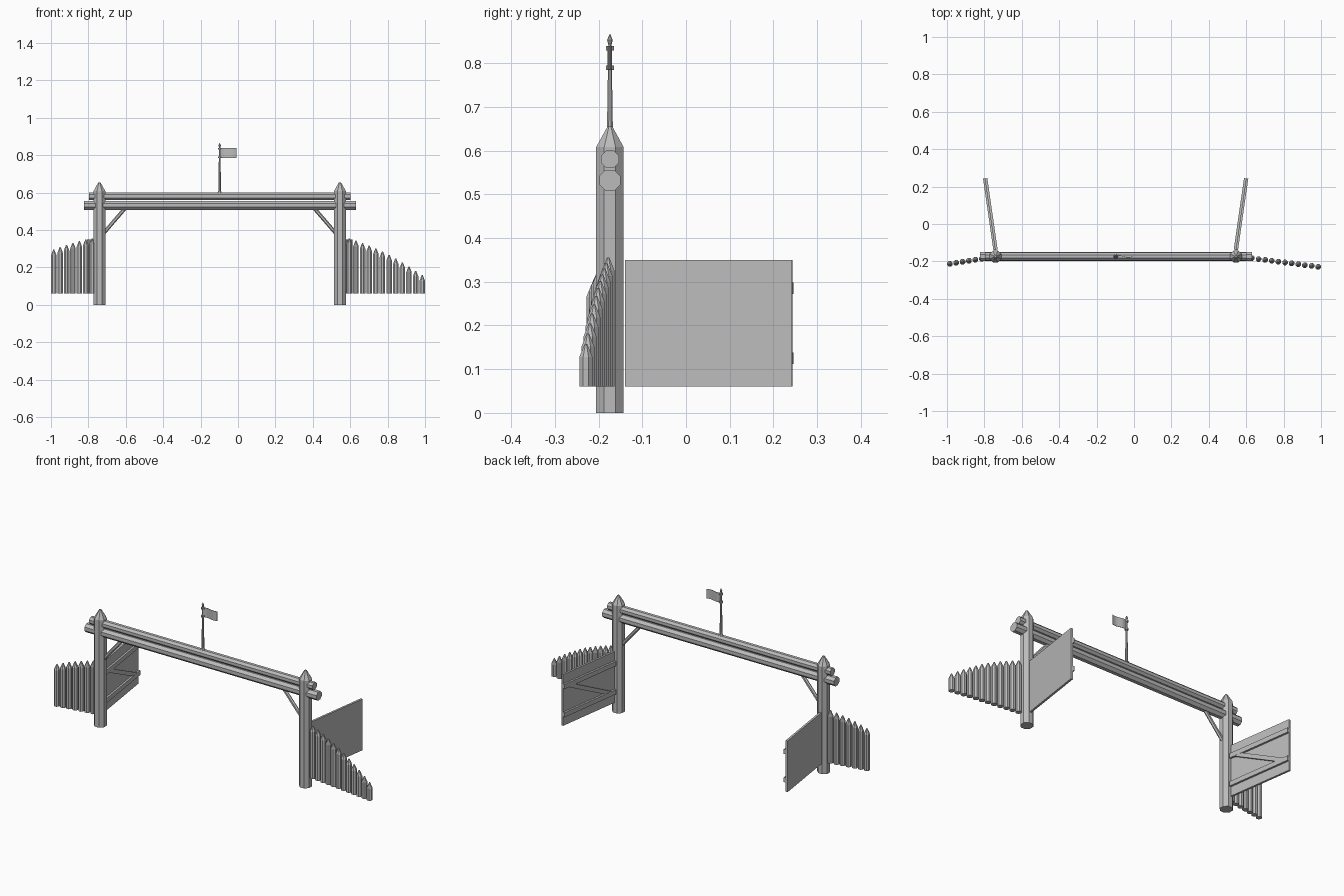
import bpy, bmesh, math
from mathutils import Vector

if "Cube" in bpy.data.objects:
    bpy.data.objects.remove(bpy.data.objects["Cube"])

wood = bpy.data.materials.new("weathered_grey")
wood.use_nodes = True
GREY = (0.5, 0.5, 0.5, 1)
wood.diffuse_color = GREY
wood.node_tree.nodes["Principled BSDF"].inputs["Base Color"].default_value = GREY

CENTRE, LINE = -0.098, -0.174      # middle of the gateway, depth of the gateway
HALF = 0.643                       # half the distance between posts


def finish(name, bm):
    bmesh.ops.recalc_face_normals(bm, faces=bm.faces)
    mesh = bpy.data.meshes.new(name)
    bm.to_mesh(mesh)
    bm.free()
    mesh.materials.append(wood)
    obj = bpy.data.objects.new(name, mesh)
    bpy.context.collection.objects.link(obj)
    return obj


def lathe(name, profile, place, sides=8):
    """Faceted upright solid from (radius, height) pairs."""
    bm = bmesh.new()
    rings = []
    for r, z in profile:
        angles = [math.tau * (i + 0.5) / sides for i in range(sides)]
        rings.append([bm.verts.new((r * math.cos(a), r * math.sin(a), z)) for a in angles])
    for low, high in zip(rings, rings[1:]):
        for i in range(sides):
            j = (i + 1) % sides
            bm.faces.new((low[i], low[j], high[j], high[i]))
    bm.faces.new(rings[0])
    bm.faces.new(rings[-1])
    obj = finish(name, bm)
    obj.location = place
    return obj


def log(name, start, end, radius, sides=8):
    """Straight round timber between two points."""
    start, end = Vector(start), Vector(end)
    axis = end - start
    obj = lathe(name, [(radius, 0), (radius, axis.length)], start, sides)
    obj.rotation_euler = axis.to_track_quat("Z", "Y").to_euler()
    return obj


def board(name, start, end, thick, height, parent=None):
    """Box running from start to end, thick across and high in its own plane."""
    start, end = Vector(start), Vector(end)
    axis = end - start
    bm = bmesh.new()
    bmesh.ops.create_cube(bm, size=1)
    for v in bm.verts:
        v.co = Vector((v.co.x * axis.length, v.co.y * thick, v.co.z * height))
    obj = finish(name, bm)
    obj.location = (start + end) / 2
    yaw = math.atan2(axis.y, axis.x)
    pitch = -math.atan2(axis.z, math.hypot(axis.x, axis.y))
    obj.rotation_euler = (0, pitch, yaw)
    return obj


# Posts, braces and gate leaves on both sides
for side, word in ((-1, "right"), (1, "left")):
    x = CENTRE + side * HALF
    lathe(word + "_post", [(0.034, 0), (0.034, 0.608), (0.006, 0.655)], (x, LINE, 0))
    log(word + "_brace", (x - side * 0.02, LINE, 0.38),
        (x - side * 0.145, LINE, 0.525), 0.01, 6)

    hinge = Vector((x + side * 0.005, -0.139, 0))
    tip = Vector((x + side * 0.06, 0.243, 0))
    along = (tip - hinge).normalized()
    inward = Vector((-side * along.y, side * along.x, 0))
    board(word + "_gate_panel", hinge + Vector((0, 0, 0.205)),
          tip + Vector((0, 0, 0.205)), 0.012, 0.29)
    face = inward * 0.011
    low, high = Vector((0, 0, 0.125)), Vector((0, 0, 0.285))
    for z, label in ((low, "lower"), (high, "upper")):
        board(f"{word}_gate_{label}_rail", hinge + face + z, tip + face + z, 0.012, 0.026)
    ends = (high, low) if side < 0 else (low, high)
    board(word + "_gate_diagonal", hinge + face + ends[0] + along * 0.03,
          tip + face + ends[1] - along * 0.03, 0.01, 0.022)

# Cross beams
log("lower_beam", (-0.823, LINE, 0.532), (0.63, LINE, 0.532), 0.026)
log("upper_beam", (-0.797, LINE, 0.58), (0.602, LINE, 0.58), 0.022)

# Palisades: pointed stakes stepping down away from the posts
def palisade(word, count, first_x, last_x, first_y, last_y, first_top, last_top, bow):
    for i in range(count):
        t = i / (count - 1)
        x = first_x + (last_x - first_x) * t
        y = first_y + (last_y - first_y) * t
        top = first_top + (last_top - first_top) * t + bow * math.sin(math.pi * t)
        lathe(f"{word}_stake_{i + 1}",
              [(0.016, 0.06), (0.016, top - 0.03), (0.003, top)], (x, y, 0), 8)

palisade("left", 12, 0.595, 0.985, -0.178, -0.229, 0.355, 0.158, 0.02)
palisade("right", 7, -0.78, -0.985, -0.18, -0.213, 0.355, 0.295, 0.006)

# Flagpole with collars and a spear tip
lathe("flagpole", [(0.014, 0.598), (0.008, 0.608), (0.004, 0.842), (0.007, 0.853), (0.001, 0.866)],
      (CENTRE, LINE, 0))
for z in (0.789, 0.834):
    lathe("flag_collar", [(0.01, z - 0.005), (0.01, z + 0.005)], (CENTRE, LINE, 0))

# Gently waving flag
bm = bmesh.new()
columns = []
for i in range(9):
    t = i / 8
    y = 0.004 * math.sin(t * math.tau)
    columns.append([bm.verts.new((0.09 * t, y + d, z))
                    for d, z in ((-0.001, 0.785), (0.001, 0.785), (0.001, 0.839), (-0.001, 0.839))])
for a, b in zip(columns, columns[1:]):
    for k in range(4):
        m = (k + 1) % 4
        bm.faces.new((a[k], a[m], b[m], b[k]))
bm.faces.new(columns[0])
bm.faces.new(columns[-1])
flag = finish("flag", bm)
flag.location = (CENTRE, LINE, 0)
